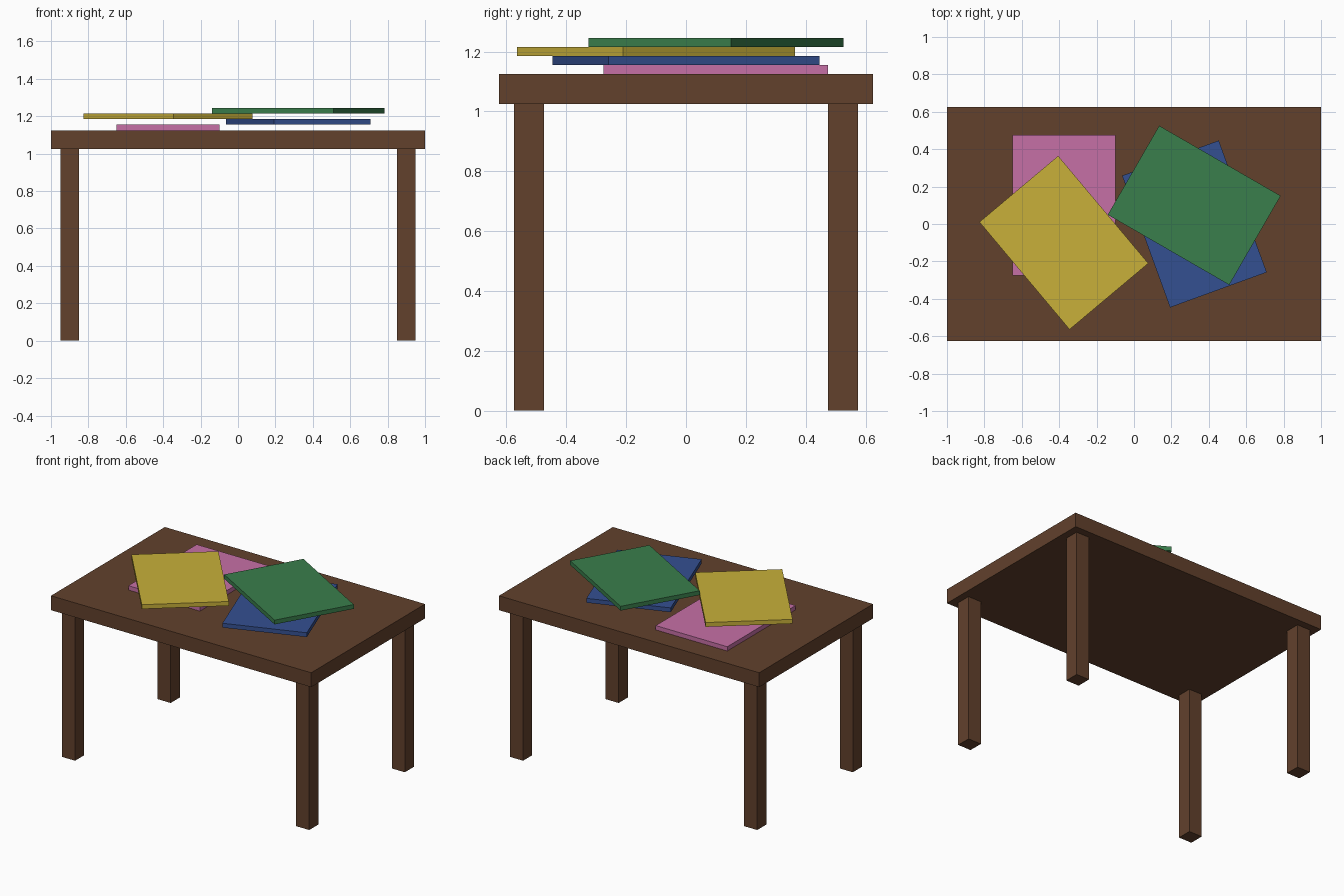
import bpy
import math

if "Cube" in bpy.data.objects:
    bpy.data.objects.remove(bpy.data.objects["Cube"])


def material(name, rgb):
    """Flat material from 0-255 display values, stored as linear."""
    mat = bpy.data.materials.new(name)
    lin = [((c / 255 + 0.055) / 1.055) ** 2.4 for c in rgb]
    mat.diffuse_color = (*lin, 1.0)
    mat.use_nodes = True
    mat.node_tree.nodes["Principled BSDF"].inputs["Base Color"].default_value = mat.diffuse_color
    return mat


def box(name, size, centre, mat, turn=0.0):
    """Box with its centre, size and turn about z in degrees."""
    bpy.ops.mesh.primitive_cube_add(size=1, location=centre)
    obj = bpy.context.object
    obj.name = name
    obj.scale = size
    bpy.ops.object.transform_apply(location=False, rotation=False, scale=True)
    obj.rotation_euler.z = math.radians(turn)
    obj.data.materials.append(mat)
    return obj


wood = material("brown wood", (98, 65, 44))

# Table top
TOP = 1.125
THICK = 0.10
box("table_top", (2.0, 1.25, THICK), (0, 0, TOP - THICK / 2), wood)

# Four square legs
leg_h = TOP - THICK
for sx, side in ((-1, "left"), (1, "right")):
    for sy, end in ((-1, "front"), (1, "back")):
        box(f"leg_{end}_{side}", (0.10, 0.10, leg_h),
            (sx * 0.90, sy * 0.525, leg_h / 2), wood)

# Flat boards, each one level higher and turned 20 degrees further
BOARD = 0.03
boards = [
    ("pink", (198, 112, 166), -0.375, 0.10),
    ("blue", (52, 80, 145), 0.323, 0.00),
    ("yellow", (200, 176, 58), -0.375, -0.10),
    ("green", (58, 126, 76), 0.322, 0.10),
]
for i, (name, rgb, x, y) in enumerate(boards):
    box(f"{name}_board", (0.55, 0.75, BOARD),
        (x, y, TOP + BOARD * (i + 0.5)), material(name, rgb), 20 * i)
